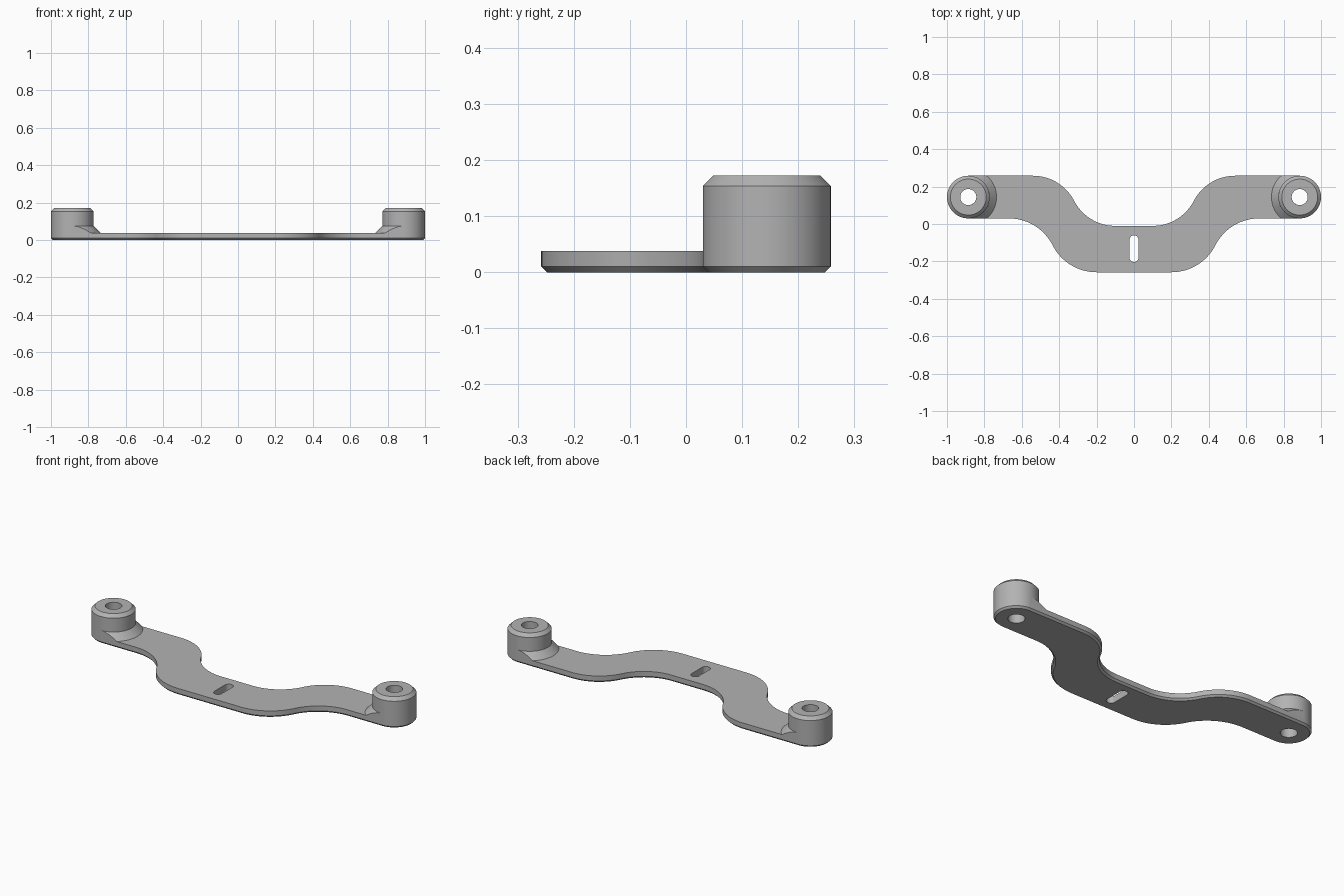
import bpy, bmesh
from math import sin, cos, pi, radians, acos
from mathutils import Vector

if "Cube" in bpy.data.objects:
    bpy.data.objects.remove(bpy.data.objects["Cube"])

BOSS_X, BOSS_Y, R, BORE = 0.886, 0.144, 0.114, 0.043
PLATE, CHAMFER, TOP = 0.038, 0.01, 0.172
FLARE = 0.037          # size of the sloped foot around each boss

grey = bpy.data.materials.new("satin grey")
grey.use_nodes = True
grey.diffuse_color = (0.45, 0.45, 0.45, 1)
grey.node_tree.nodes["Principled BSDF"].inputs["Base Color"].default_value = grey.diffuse_color


def finish(name, bm):
    bmesh.ops.remove_doubles(bm, verts=bm.verts, dist=1e-5)
    bmesh.ops.recalc_face_normals(bm, faces=bm.faces)
    mesh = bpy.data.meshes.new(name)
    bm.to_mesh(mesh)
    bm.free()
    mesh.materials.append(grey)
    obj = bpy.data.objects.new(name, mesh)
    bpy.context.collection.objects.link(obj)
    bpy.ops.object.select_all(action="DESELECT")
    obj.select_set(True)
    bpy.context.view_layer.objects.active = obj
    bpy.ops.object.shade_smooth_by_angle(angle=radians(30))
    return obj


def arc(cx, cy, r, a0, a1, n):
    return [Vector((cx + r * cos(a0 + (a1 - a0) * i / n),
                    cy + r * sin(a0 + (a1 - a0) * i / n))) for i in range(n + 1)]


def s_bend(x0, y0, x1, y1, n=20):
    """Two equal tangent arcs from the low inner end to the high outer end."""
    dx, dy = x1 - x0, y1 - y0
    r = (dx * dx + dy * dy) / (4 * dy)
    a = acos(1 - dy / (2 * r))
    low = arc(x0, y0 + r, r, -pi / 2, a - pi / 2, n)
    high = arc(x1, y1 - r, r, pi / 2 + a, pi / 2, n)
    return low + high[1:]


def inset(loop, d):
    """Move a counter-clockwise outline inwards by d."""
    out = []
    for i, p in enumerate(loop):
        a = (p - loop[i - 1]).normalized()
        b = (loop[(i + 1) % len(loop)] - p).normalized()
        n = Vector((-a.y - b.y, a.x + b.x)).normalized()
        out.append(p + n * d / max(0.5, n.dot(Vector((-a.y, a.x)))))
    return out


def ring(bm, loop, z):
    return [bm.verts.new((p.x, p.y, z)) for p in loop]


def skin(bm, a, b, closed=True):
    for i in range(len(a) if closed else len(a) - 1):
        j = (i + 1) % len(a)
        bm.faces.new((a[i], a[j], b[j], b[i]))


# Wavy plate: right half outline, mirrored, with a slot and two bores
half = s_bend(0.2, -0.258, 0.67, BOSS_Y - R)
half += arc(BOSS_X, BOSS_Y, R, -pi / 2, pi / 2, 32)
half += reversed(s_bend(0.1, -0.01, 0.54, BOSS_Y + R))
outline = half + [Vector((-p.x, p.y)) for p in reversed(half)]
slot = arc(0, -0.084, 0.024, 0, pi, 12) + arc(0, -0.179, 0.024, pi, 2 * pi, 12)
bores = [arc(s * BOSS_X, BOSS_Y, BORE, 0, 2 * pi, 48)[:-1] for s in (1, -1)]

bm = bmesh.new()
bottoms, tops = [], []
for loop in [outline, slot] + bores:
    edge = CHAMFER if loop is outline else 0
    rings = [ring(bm, inset(loop, edge), 0), ring(bm, loop, CHAMFER), ring(bm, loop, PLATE)]
    skin(bm, rings[0], rings[1])
    skin(bm, rings[1], rings[2])
    bottoms.append(rings[0])
    tops.append(rings[2])
for loops in (bottoms, tops):
    edges = [bm.edges.get((r[i - 1], r[i])) for r in loops for i in range(len(r))]
    bmesh.ops.triangle_fill(bm, use_beauty=True, edges=edges)
finish("wavy_plate", bm)

for side, sx in (("left", 1), ("right", -1)):
    # Hollow boss with a chamfered rim
    bm = bmesh.new()
    profile = [(R, PLATE), (R, TOP - 0.018), (R - 0.018, TOP), (BORE, TOP), (BORE, PLATE)]
    rings = [ring(bm, arc(sx * BOSS_X, BOSS_Y, r, 0, 2 * pi, 64)[:-1], z) for r, z in profile]
    for a, b in zip(rings, rings[1:]):
        skin(bm, a, b)
    finish(side + "_boss", bm)

    # Sloped foot on the inner side, trimmed flush with the plate edges
    bm = bmesh.new()
    foot, rim, collar = [], [], []
    for i in range(91):
        t = radians(-90 + 2 * i)
        r = min(R + FLARE, R / max(abs(sin(t)), 1e-6))
        for verts, rad, z in ((foot, r, PLATE), (rim, r, PLATE + FLARE - (r - R)),
                              (collar, R, PLATE + FLARE)):
            verts.append(bm.verts.new((sx * (BOSS_X - rad * cos(t)), BOSS_Y + rad * sin(t), z)))
    skin(bm, foot, rim, False)
    skin(bm, rim, collar, False)
    bmesh.ops.remove_doubles(bm, verts=bm.verts, dist=1e-5)
    bmesh.ops.dissolve_degenerate(bm, edges=bm.edges, dist=1e-5)
    foot_obj = finish(side + "_boss_foot", bm)
    # Open shell: make sure the slope faces upwards
    if sum(p.normal.z * p.area for p in foot_obj.data.polygons) < 0:
        foot_obj.data.flip_normals()
